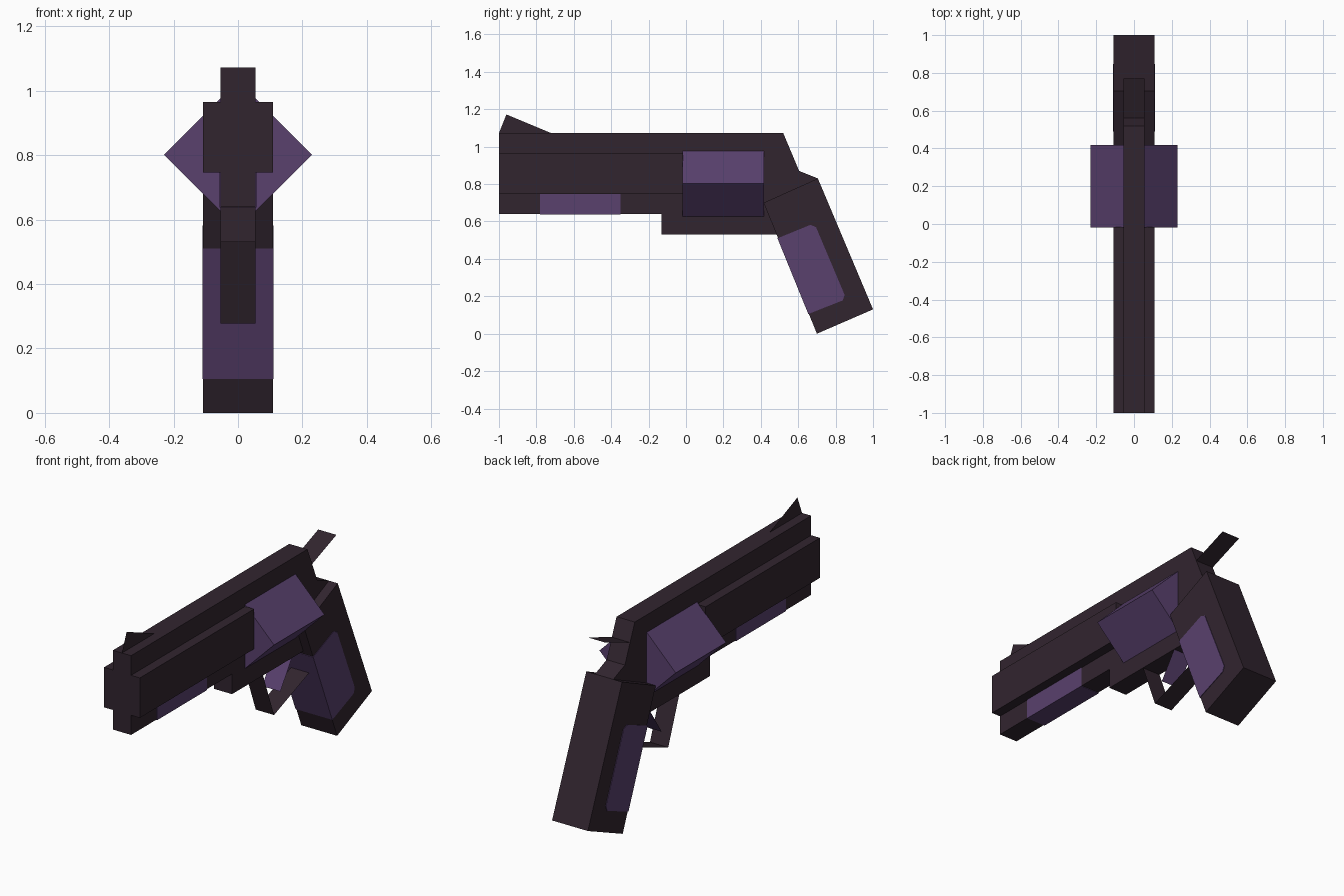
import bpy
import bmesh

if "Cube" in bpy.data.objects:
    bpy.data.objects.remove(bpy.data.objects["Cube"])


def material(name, color):
    m = bpy.data.materials.new(name)
    m.diffuse_color = (*color, 1.0)
    m.use_nodes = True
    m.node_tree.nodes["Principled BSDF"].inputs["Base Color"].default_value = m.diffuse_color
    return m


DARK = material("dark plum", (0.031, 0.018, 0.028))
PURPLE = material("dusty purple", (0.100, 0.052, 0.155))


def finish(name, bm, mat):
    me = bpy.data.meshes.new(name)
    bm.to_mesh(me)
    bm.free()
    me.materials.append(mat)
    ob = bpy.data.objects.new(name, me)
    bpy.context.collection.objects.link(ob)
    return ob


def side_prism(name, profile, half, mat):
    """Solid from a (y, z) outline, spanning -half..half in x."""
    bm = bmesh.new()
    face = bm.faces.new([bm.verts.new((-half, y, z)) for y, z in profile])
    ext = bmesh.ops.extrude_face_region(bm, geom=[face])
    moved = [g for g in ext["geom"] if isinstance(g, bmesh.types.BMVert)]
    bmesh.ops.translate(bm, vec=(2 * half, 0, 0), verts=moved)
    bmesh.ops.recalc_face_normals(bm, faces=bm.faces[:])
    return finish(name, bm, mat)


def box_outline(y0, y1, z0, z1):
    return [(y0, z0), (y1, z0), (y1, z1), (y0, z1)]


def strip(name, path, half, mat):
    """Flat sheet following a (y, z) path, spanning -half..half in x."""
    bm = bmesh.new()
    rows = [[bm.verts.new((x, y, z)) for x in (-half, half)] for y, z in path]
    for a, b in zip(rows, rows[1:]):
        bm.faces.new((a[0], a[1], b[1], b[0]))
    return finish(name, bm, mat)


NARROW, WIDE, LIFT = 0.055, 0.108, 0.003

# Slim frame running from muzzle to hammer
side_prism("frame", [(-1, 1.072), (0.52, 1.072), (0.605, 0.87), (0.705, 0.83),
                     (0.70, 0.60), (0.52, 0.53), (-0.13, 0.53), (-0.13, 0.64),
                     (-1, 0.64)], NARROW, DARK)

# Wider barrel block and the coloured band wrapped under it
side_prism("barrel", box_outline(-1, -0.015, 0.747, 0.965), WIDE, DARK)
side_prism("underbarrel_panel", box_outline(-0.78, -0.35, 0.64 - LIFT, 0.75),
           NARROW + LIFT, PURPLE)

# Four-sided drum through the frame
bm = bmesh.new()
R, MID = 0.23, 0.802
drum = bm.faces.new([bm.verts.new((x, -0.018, MID + z))
                     for x, z in ((R, 0), (0, R), (-R, 0), (0, -R))])
ext = bmesh.ops.extrude_face_region(bm, geom=[drum])
bmesh.ops.translate(bm, vec=(0, 0.435, 0),
                    verts=[g for g in ext["geom"] if isinstance(g, bmesh.types.BMVert)])
bmesh.ops.recalc_face_normals(bm, faces=bm.faces[:])
finish("drum", bm, PURPLE)

# Slanted grip with a panel wrapped round its front
side_prism("grip", [(0.415, 0.70), (0.705, 0.83), (1.0, 0.13), (0.70, 0.0)],
           WIDE, DARK)
side_prism("grip_panel", [(0.492 - LIFT, 0.51), (0.665, 0.582), (0.695, 0.57),
                          (0.848, 0.208), (0.838, 0.178), (0.657 - LIFT, 0.105)],
           WIDE + LIFT, PURPLE)

# Sheet parts: hammer, trigger and trigger guard
strip("hammer", [(0.55, 0.972), (0.77, 1.055)], NARROW, DARK)
strip("trigger", [(0.388, 0.535), (0.287, 0.385)], NARROW, PURPLE)
strip("trigger_guard", [(0.135, 0.535), (0.232, 0.278), (0.535, 0.392)], NARROW, DARK)

# Front sight: upright triangular sheet on the centre line
bm = bmesh.new()
bm.faces.new([bm.verts.new((0, y, z))
              for y, z in ((-1, 1.072), (-0.72, 1.072), (-0.96, 1.172))])
finish("front_sight", bm, DARK)
